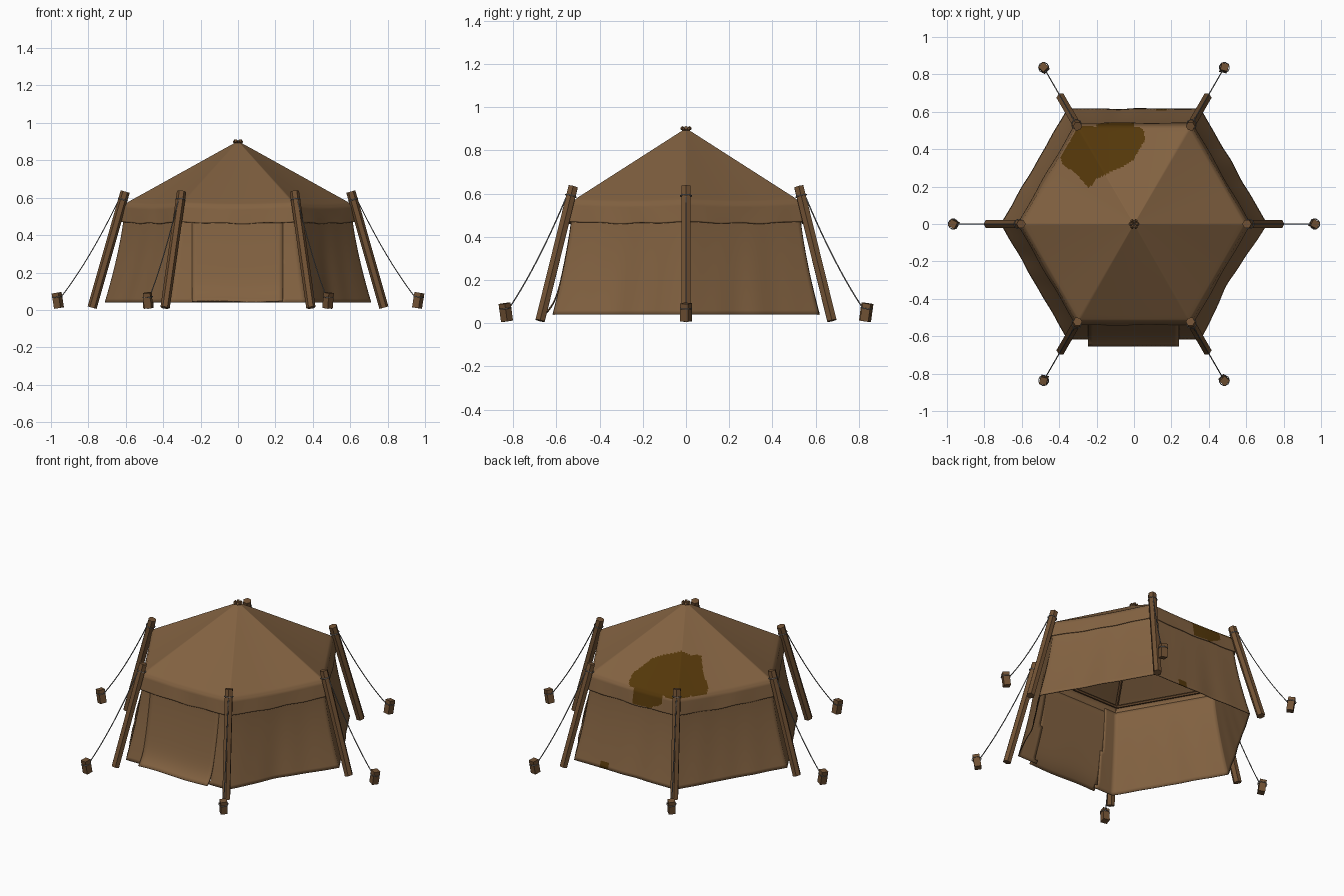
import bpy, bmesh, math
from mathutils import Vector

if "Cube" in bpy.data.objects:
    bpy.data.objects.remove(bpy.data.objects["Cube"])

def material(name, rgb):
    m = bpy.data.materials.new(name)
    m.diffuse_color = (*rgb, 1)
    m.use_nodes = True
    m.node_tree.nodes["Principled BSDF"].inputs["Base Color"].default_value = m.diffuse_color
    return m

CANVAS = material("canvas brown", (0.225, 0.122, 0.053))
STAIN = material("dark patch brown", (0.090, 0.039, 0.003))
WOOD = material("pole wood", (0.165, 0.083, 0.034))
ROPE = material("rope grey", (0.19, 0.19, 0.19))

def corner(k, r, z):
    a = math.radians(60 * k)
    return Vector((r * math.cos(a), r * math.sin(a), z))

def finish(name, bm, mats, angle=45, thickness=0):
    bmesh.ops.remove_doubles(bm, verts=bm.verts, dist=1e-5)
    bmesh.ops.recalc_face_normals(bm, faces=bm.faces)
    me = bpy.data.meshes.new(name)
    bm.to_mesh(me)
    bm.free()
    ob = bpy.data.objects.new(name, me)
    bpy.context.collection.objects.link(ob)
    for m in mats:
        me.materials.append(m)
    me.shade_smooth()
    me.set_sharp_from_angle(angle=math.radians(angle))
    if thickness:
        s = ob.modifiers.new("cloth thickness", 'SOLIDIFY')
        s.thickness = thickness
        s.offset = 0
    return ob

def sheet(bm, fn, nu, nv, keep=None, stain=None):
    """Grid of quads from fn(u, v); keep drops faces, stain recolours them."""
    g = [[bm.verts.new(fn(i / nu, j / nv)) for i in range(nu + 1)] for j in range(nv + 1)]
    for j in range(nv):
        for i in range(nu):
            vs = list(dict.fromkeys((g[j][i], g[j][i + 1], g[j + 1][i + 1], g[j + 1][i])))
            c = sum((v.co for v in vs), Vector()) / 4
            if keep and not keep(c):
                continue
            f = bm.faces.new(vs)
            if stain and stain(c):
                f.material_index = 1

def stick(name, p, q, r, sides, mat, turn=0):
    """Straight prism from p to q, one side turned towards the centre."""
    d = (q - p).normalized()
    side = d.cross(Vector((p.x, p.y, 0))).normalized()
    out = side.cross(d)
    bm = bmesh.new()
    rings = []
    for c in (p, q):
        rings.append([bm.verts.new(c + r * (math.cos(a) * out + math.sin(a) * side))
                      for a in (turn + 2 * math.pi * i / sides for i in range(sides))])
        bm.faces.new(rings[-1])
    for i in range(sides):
        n = (i + 1) % sides
        bm.faces.new((rings[0][i], rings[0][n], rings[1][n], rings[1][i]))
    return finish(name, bm, [mat], 20)

def rope(name, pts, r, cyclic=False):
    cu = bpy.data.curves.new(name, 'CURVE')
    cu.dimensions = '3D'
    cu.bevel_depth = r
    cu.bevel_resolution = 1
    sp = cu.splines.new('POLY')
    sp.points.add(len(pts) - 1)
    for s, p in zip(sp.points, pts):
        s.co = (*p, 1)
    sp.use_cyclic_u = cyclic
    cu.materials.append(ROPE)
    ob = bpy.data.objects.new(name, cu)
    bpy.context.collection.objects.link(ob)

def binding(name, centre, axis, radius):
    """Loop of rope wound round a stick."""
    d = axis.normalized()
    a = d.orthogonal().normalized()
    b = d.cross(a)
    rope(name, [centre + radius * (math.cos(t) * a + math.sin(t) * b)
                for t in (i * math.pi / 6 for i in range(12))], 0.0025, True)

# Roof with a short hanging valance and an irregular mended patch
PATCH = [(-.26, .6), (.0, .6), (.02, .53), (.05, .5), (.06, .45), (.03, .40), (.0, .345), (-.05, .31),
         (-.13, .275), (-.2, .24), (-.24, .19), (-.3, .26), (-.38, .32), (-.405, .38), (-.34, .44)]

def in_patch(c):
    if c.z < 0.558:
        return c.y > 0.48 and -0.2 < c.x < 0.0 and c.z > 0.468 + 0.5 * max(0, -c.x - 0.12)
    inside = False
    for (x1, y1), (x2, y2) in zip(PATCH, PATCH[1:] + PATCH[:1]):
        if (y1 > c.y) != (y2 > c.y) and c.x < x1 + (c.y - y1) * (x2 - x1) / (y2 - y1):
            inside = not inside
    return inside

PROFILE = [(0, .0, .90), (.76, .572, .583), (.8, .592, .571), (.84, .606, .552), (1, .622, .47)]

def roof_point(k):
    def fn(u, v):
        for (a, r0, z0), (b, r1, z1) in zip(PROFILE, PROFILE[1:]):
            if v <= b + 1e-6:
                f = (v - a) / (b - a)
                r, z = r0 + f * (r1 - r0), z0 + f * (z1 - z0)
                break
        s = math.sin(math.pi * u)
        p = corner(k, r, z).lerp(corner(k + 1, r, z), u)
        p.z -= 0.008 * s * min(1, v / .76) ** 1.5
        if v > 0.84:
            p.z += 0.003 * s * math.sin(17 * u + 2 * k)
            h = 1 + 0.005 * s * math.sin(11 * u + k) * (v - .84) / .16
            p.x, p.y = p.x * h, p.y * h
        return p
    return fn

bm = bmesh.new()
for k in range(6):
    sheet(bm, roof_point(k), 72, 75, stain=in_patch)
finish("roof", bm, [CANVAS, STAIN], 60, 0.005)

# Flared side walls with soft folds; the front is open behind the door flap
def wall_point(k):
    def fn(u, v):
        r = 0.606 + 0.104 * v ** 1.4
        z = 0.53 - 0.49 * v
        p = corner(k, r, z).lerp(corner(k + 1, r, z), u)
        s = math.sin(math.pi * u)
        fold = v * s * (0.002 * math.sin(14 * u + 2.3 * k) + 0.0015 * math.sin(23 * u + k + 2 * v))
        if k == 5:
            fold -= 0.022 * v * s ** 2
        n = Vector((p.x, p.y, 0)).normalized()
        return p + n * fold
    return fn

bm = bmesh.new()
for k in range(6):
    sheet(bm, wall_point(k), 36, 24,
          keep=(lambda c: abs(c.x) > 0.225) if k == 4 else None,
          stain=(lambda c: .11 < c.x < .175 and c.z < .08) if k == 1 else None)
finish("walls", bm, [CANVAS, STAIN], 60, 0.005)

# Door flap hanging from the front valance, its hem kicked outwards
def door_point(u, v):
    x = -0.245 + 0.485 * u
    y = -0.527 - 0.088 * v ** 1.3 - 0.037 * v ** 11
    return Vector((x, y, 0.51 - 0.465 * v + 0.003 * v * math.sin(7 * u)))

bm = bmesh.new()
sheet(bm, door_point, 20, 30)
finish("door_flap", bm, [CANVAS], 60, 0.005)

# Poles, rafters, eave beams, stakes and guy ropes, one set per corner
for k in range(6):
    foot, head = corner(k, 0.78, 0.012), corner(k, 0.603, 0.633)
    stick(f"pole_{k}", foot, head, 0.025, 6, WOOD)
    stick(f"rafter_{k}", corner(k, 0.57, 0.56), corner(k, -0.024, 0.905), 0.009, 6, WOOD)
    stick(f"eave_beam_{k}", corner(k, 0.57, 0.55), corner(k + 1, 0.57, 0.55), 0.009, 6, WOOD)
    low, top = corner(k, 0.957, 0.01), corner(k, 0.970, 0.092)
    stick(f"stake_{k}", low, top, 0.028, 4, WOOD, math.pi / 4 * (k % 3 != 0) + 0.3)
    tie, peg = corner(k, 0.637, 0.59), corner(k, 0.945, 0.07)
    rope(f"guy_rope_{k}", [tie.lerp(peg, i / 10) - Vector((0, 0, 0.12 * i / 10 * (1 - i / 10)))
                           for i in range(11)], 0.003)
    binding(f"pole_binding_{k}", foot.lerp(head, 0.93), head - foot, 0.026)
    binding(f"stake_binding_{k}", low.lerp(top, 0.72), top - low, 0.027)

# Rope collar at the peak where the rafters cross
binding("peak_binding", Vector((0, 0, 0.897)), Vector((0, 0, 1)), 0.014)
